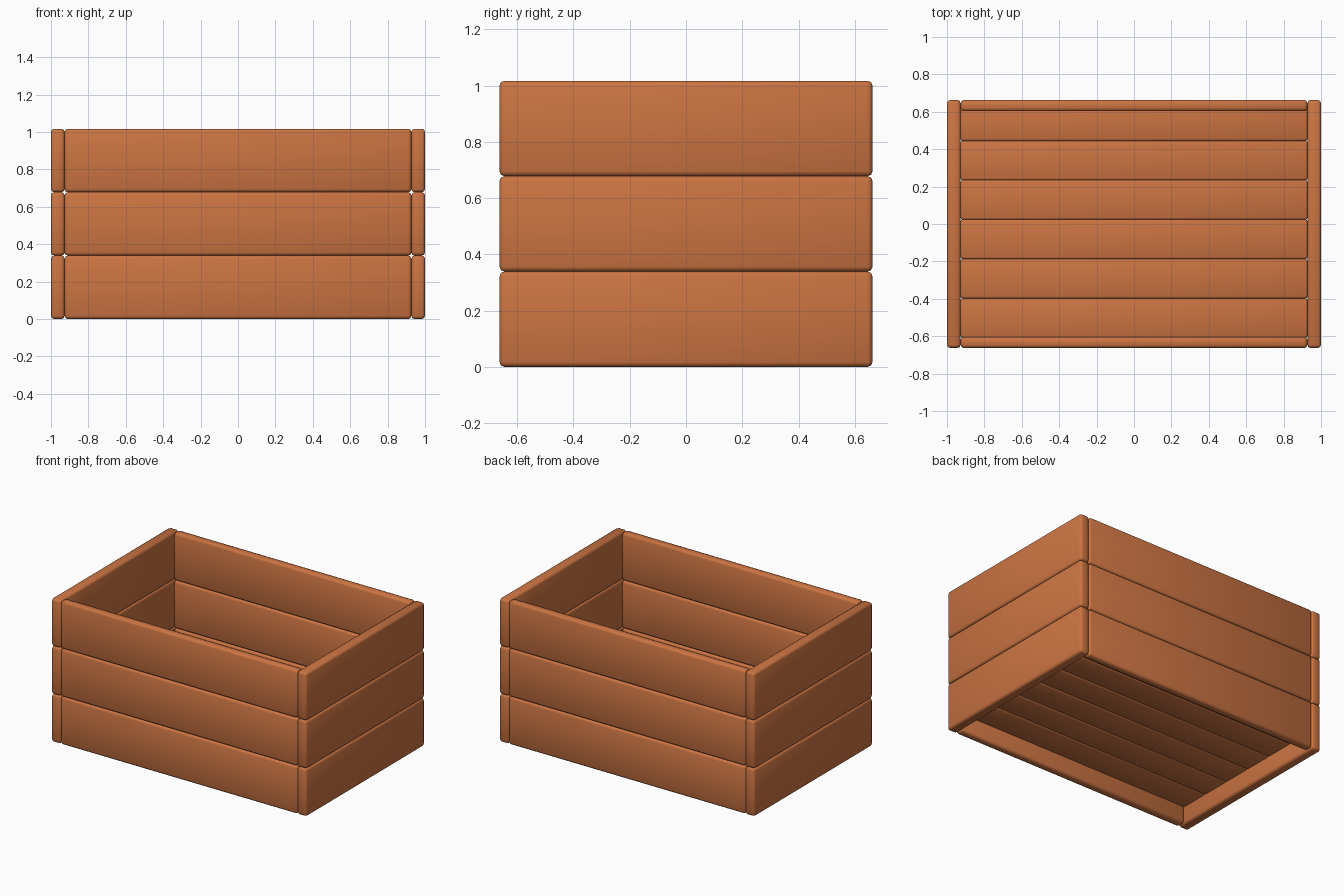
import bpy, bmesh

if "Cube" in bpy.data.objects:
    bpy.data.objects.remove(bpy.data.objects["Cube"])

wood = bpy.data.materials.new("wood")
wood.diffuse_color = (0.60, 0.175, 0.055, 1)
wood.use_nodes = True
wood.node_tree.nodes["Principled BSDF"].inputs["Base Color"].default_value = wood.diffuse_color


def plank(name, lo, hi, radius=0.017):
    """Rounded, fully smooth-shaded board filling the box from lo to hi."""
    bm = bmesh.new()
    bmesh.ops.create_cube(bm, size=1)
    for v in bm.verts:
        v.co = [l + (c + 0.5) * (h - l) for c, l, h in zip(v.co, lo, hi)]
    mesh = bpy.data.meshes.new(name)
    bm.to_mesh(mesh)
    bm.free()
    mesh.materials.append(wood)
    mesh.shade_smooth()
    obj = bpy.data.objects.new(name, mesh)
    bpy.context.collection.objects.link(obj)
    bevel = obj.modifiers.new("rounded_edges", 'BEVEL')
    bevel.width = radius
    bevel.segments = 2
    return obj


HALF_X, HALF_Y = 1.0, 0.663
END_T, SIDE_T = 0.074, 0.06
INNER_X = HALF_X - END_T + 0.001
PITCH = 0.339

# Walls: three stacked courses on each of the four sides
for i in range(3):
    z0, z1 = i * PITCH, (i + 1) * PITCH
    for name, s in (("left", -1), ("right", 1)):
        xs = sorted((s * INNER_X, s * HALF_X))
        plank(f"{name}_end_plank_{i + 1}", (xs[0], -HALF_Y, z0), (xs[1], HALF_Y, z1))
    for name, s in (("front", -1), ("back", 1)):
        ys = sorted((s * (HALF_Y - SIDE_T), s * HALF_Y))
        plank(f"{name}_side_plank_{i + 1}", (-INNER_X, ys[0], z0), (INNER_X, ys[1], z1))

# Floor: six thin slats raised above the ground, the last tucked into the back wall
SLAT = 0.2105
for i in range(6):
    y0 = -0.608 + i * SLAT
    plank(f"floor_slat_{i + 1}", (-INNER_X, y0, 0.12), (INNER_X, y0 + SLAT, 0.15), 0.01)
